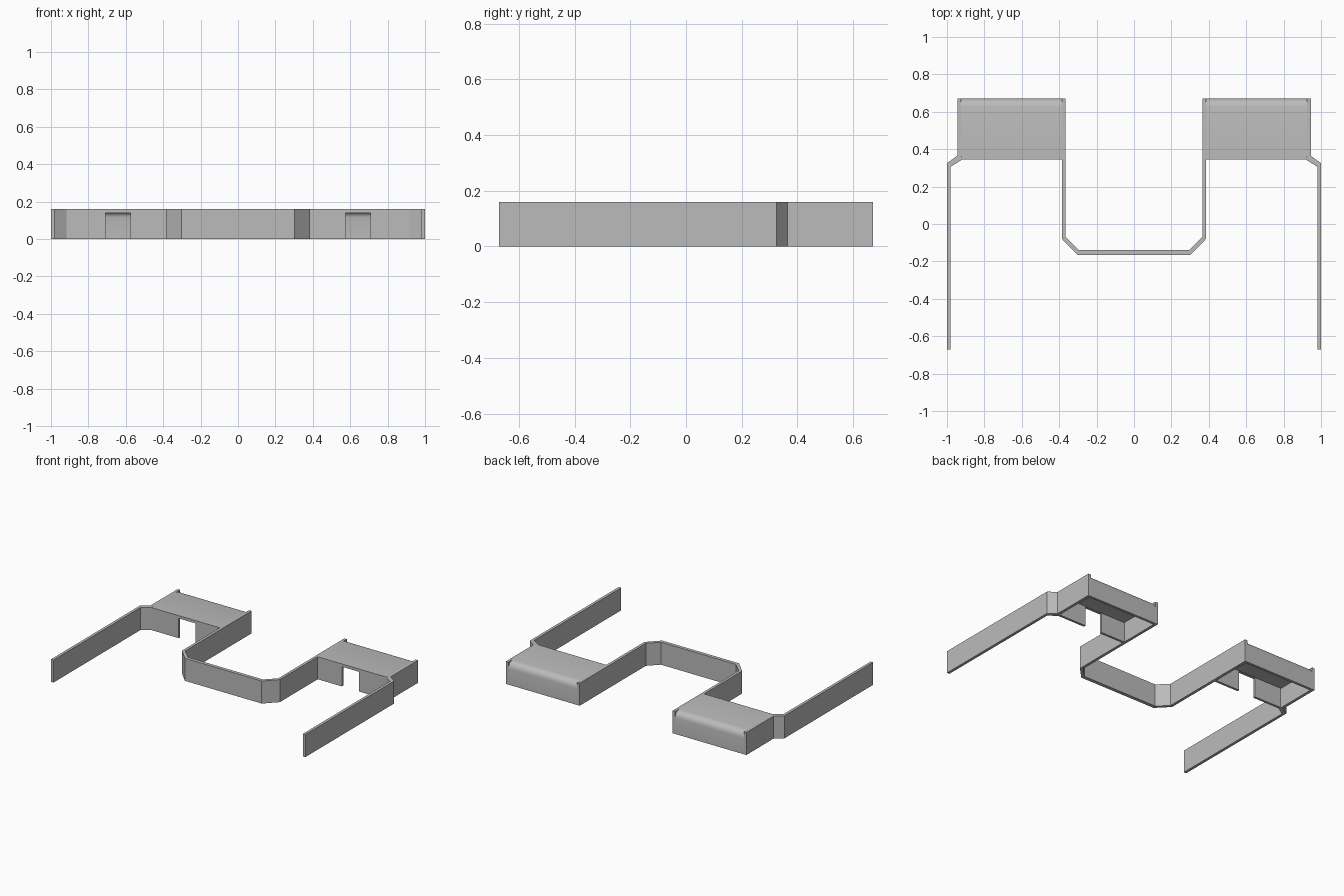
import bpy, bmesh, math

if "Cube" in bpy.data.objects:
    bpy.data.objects.remove(bpy.data.objects["Cube"])

H = 0.16      # wall height
BACK = 0.672  # half depth

mat = bpy.data.materials.new("plain grey")
mat.diffuse_color = (0.5, 0.5, 0.5, 1)
mat.use_nodes = True
mat.node_tree.nodes["Principled BSDF"].inputs["Base Color"].default_value = mat.diffuse_color


def prism(name, profile, to3d, a, b, smooth=False):
    """Extrude a 2D profile between a and b; to3d places each point."""
    bm = bmesh.new()
    ends = [[bm.verts.new(to3d(u, v, w)) for u, v in profile] for w in (a, b)]
    n = len(profile)
    bm.faces.new(ends[0])
    bm.faces.new(ends[1])
    for i in range(n):
        j = (i + 1) % n
        bm.faces.new((ends[0][i], ends[0][j], ends[1][j], ends[1][i]))
    bmesh.ops.recalc_face_normals(bm, faces=bm.faces)
    me = bpy.data.meshes.new(name)
    bm.to_mesh(me)
    bm.free()
    me.materials.append(mat)
    ob = bpy.data.objects.new(name, me)
    bpy.context.collection.objects.link(ob)
    if smooth:
        bpy.ops.object.select_all(action='DESELECT')
        ob.select_set(True)
        bpy.context.view_layer.objects.active = ob
        bpy.ops.object.shade_smooth_by_angle(angle=math.radians(35))
    return ob


def arc(cy, cz, r, steps=4):
    """Quarter arc from straight up to straight back."""
    return [(cy + r * math.sin(t), cz + r * math.cos(t))
            for t in (math.pi / 2 * i / steps for i in range(steps + 1))]


# Central wall: dips forward between the two bays and forms their inner sides
outer = [(-0.385, 0.345), (-0.385, -0.08), (-0.302, -0.165)]
inner = [(-0.295, -0.14), (-0.365, -0.07), (-0.365, BACK), (-0.385, BACK)]
flip = lambda pts: [(-x, y) for x, y in reversed(pts)]
prism("central_wall", outer + flip(outer) + flip(inner) + inner,
      lambda u, v, w: (u, v, w), 0, H)

for side, s in (("left", -1), ("right", 1)):
    # Long outer wall, chamfered into the outer side of the bay
    prism(side + "_outer_wall",
          [(1, -BACK), (0.98, -BACK), (0.98, 0.306), (0.918, 0.345),
           (0.925, 0.362), (0.925, BACK), (0.945, BACK), (0.945, 0.365),
           (1, 0.325)],
          lambda u, v, w: (s * u, v, w), 0, H)
    # Front wall of the bay with a doorway
    prism(side + "_door_wall",
          [(0.385, 0), (0.575, 0), (0.575, 0.14), (0.708, 0.14),
           (0.708, 0), (0.922, 0), (0.922, H), (0.385, H)],
          lambda u, v, w: (s * u, w, v), 0.345, 0.362)
    # Roof that rolls over into the back wall
    r, t = 0.045, 0.018
    cy, cz = BACK - r, H - r
    prism(side + "_roof_and_back",
          [(0.362, H)] + arc(cy, cz, r) + [(BACK, 0), (BACK - t, 0)]
          + arc(cy, cz, r - t)[::-1] + [(0.362, H - t)],
          lambda u, v, w: (s * w, u, v), 0.385, 0.925, smooth=True)
